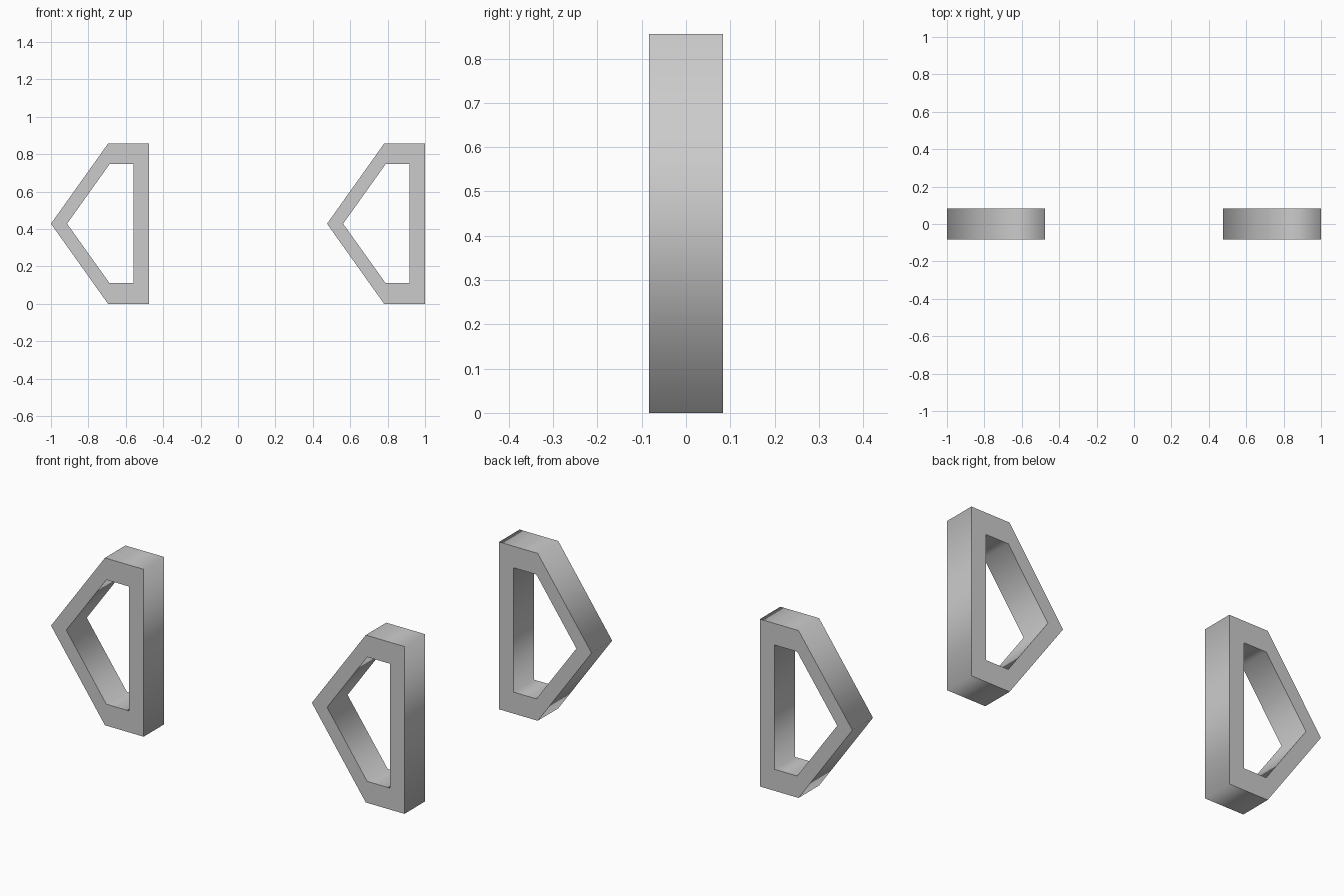
import bpy
import bmesh

if "Cube" in bpy.data.objects:
    bpy.data.objects.remove(bpy.data.objects["Cube"])

HALF_DEPTH = 0.083
# Five-sided outline and opening (x, z), for the left frame
OUTER = [(-1.0, 0.428), (-0.695, 0.0), (-0.476, 0.0), (-0.476, 0.856), (-0.695, 0.856)]
INNER = [(-0.914, 0.428), (-0.687, 0.11), (-0.559, 0.11), (-0.559, 0.746), (-0.687, 0.746)]

grey = bpy.data.materials.new("plain grey")
grey.diffuse_color = (0.6, 0.6, 0.6, 1.0)
grey.use_nodes = True
grey.node_tree.nodes["Principled BSDF"].inputs["Base Color"].default_value = grey.diffuse_color


def pentagon_frame(name, shift):
    bm = bmesh.new()

    def ring(profile, y):
        return [bm.verts.new((x + shift, y, z)) for x, z in profile]

    outer_front, outer_back = ring(OUTER, -HALF_DEPTH), ring(OUTER, HALF_DEPTH)
    inner_front, inner_back = ring(INNER, -HALF_DEPTH), ring(INNER, HALF_DEPTH)

    def bridge(a, b, smooth):
        n = len(a)
        for i in range(n):
            j = (i + 1) % n
            bm.faces.new((a[i], a[j], b[j], b[i])).smooth = smooth

    # Flat front and back, softly shaded rim and opening
    bridge(outer_front, inner_front, False)
    bridge(inner_back, outer_back, False)
    bridge(outer_back, outer_front, True)
    bridge(inner_front, inner_back, True)
    bmesh.ops.recalc_face_normals(bm, faces=bm.faces)

    # Crisp borders where the walls meet the flat sides
    for e in bm.edges:
        if len({f.smooth for f in e.link_faces}) == 2:
            e.smooth = False

    mesh = bpy.data.meshes.new(name)
    bm.to_mesh(mesh)
    bm.free()
    mesh.materials.append(grey)
    obj = bpy.data.objects.new(name, mesh)
    bpy.context.collection.objects.link(obj)
    return obj


# Two identical frames facing the same way
pentagon_frame("left_frame", 0.0)
pentagon_frame("right_frame", 1.476)
